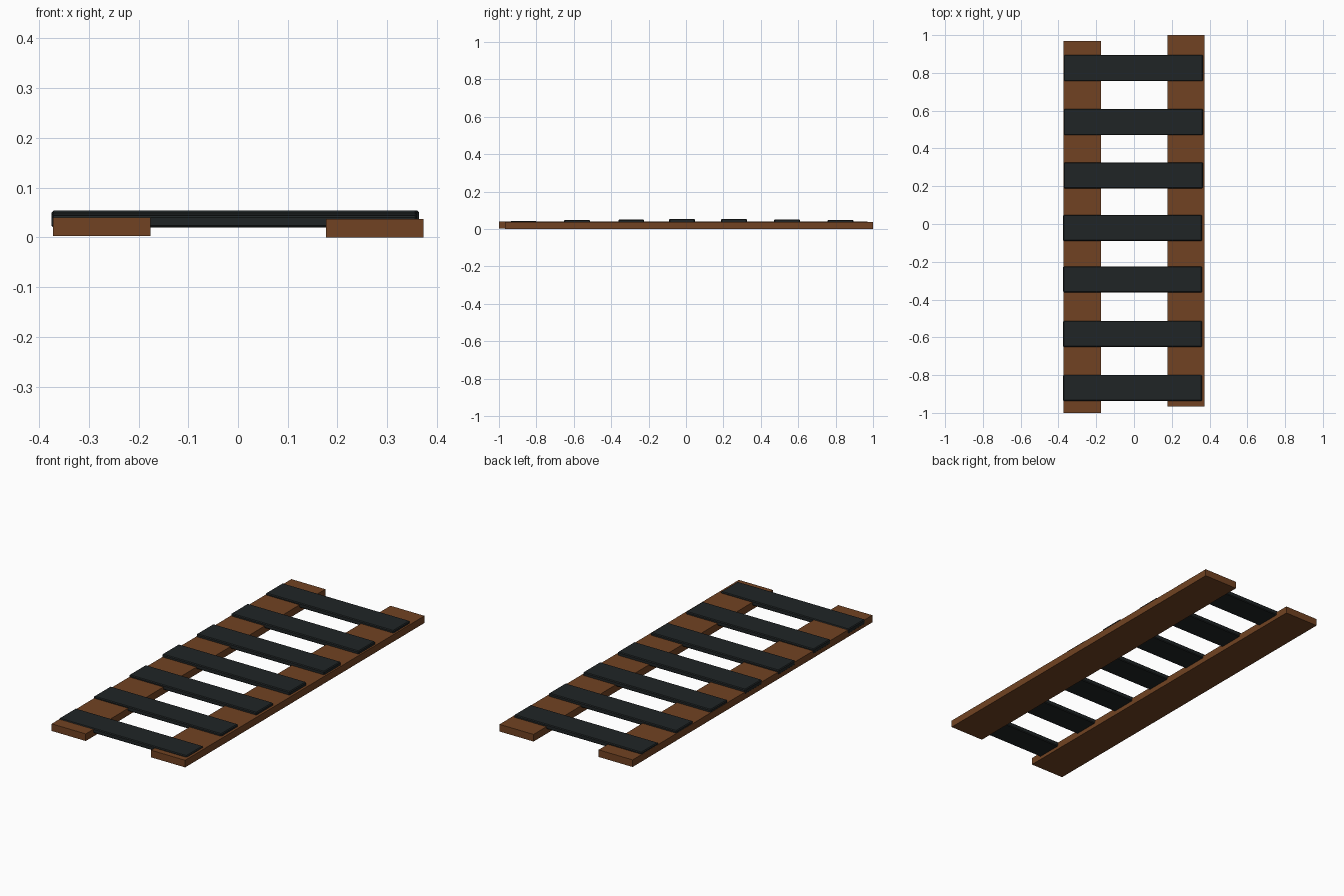
import bpy

if "Cube" in bpy.data.objects:
    bpy.data.objects.remove(bpy.data.objects["Cube"])


def material(name, color):
    m = bpy.data.materials.new(name)
    m.diffuse_color = color
    m.use_nodes = True
    m.node_tree.nodes["Principled BSDF"].inputs["Base Color"].default_value = m.diffuse_color
    return m


wood = material("brown_wood", (0.165, 0.055, 0.016, 1))
dark = material("dark_slat", (0.014, 0.018, 0.019, 1))


def box(name, lo, hi, mat, bevel=0):
    bpy.ops.mesh.primitive_cube_add(size=1, location=[(a + b) / 2 for a, b in zip(lo, hi)])
    o = bpy.context.object
    o.name = name
    o.scale = [b - a for a, b in zip(lo, hi)]
    bpy.ops.object.transform_apply(location=False, rotation=False, scale=True)
    o.data.materials.append(mat)
    if bevel:
        mod = o.modifiers.new("edge_chamfer", 'BEVEL')
        mod.width = bevel
        mod.segments = 1
    return o


# Two long side planks, slightly offset from each other
box("left_rail", (-0.372, -1.0, 0.003), (-0.176, 0.97, 0.040), wood)
box("right_rail", (0.177, -0.967, 0.0), (0.373, 1.0, 0.037), wood)

# Cross slats: (centre y, left x, top z), unevenly laid
slats = [(-0.868, -0.375, 0.044), (-0.582, -0.375, 0.049), (-0.293, -0.375, 0.050),
         (-0.021, -0.375, 0.054), (0.257, -0.371, 0.054), (0.540, -0.371, 0.052),
         (0.826, -0.371, 0.049)]
for i, (y, x, top) in enumerate(slats):
    box(f"slat_{i + 1}", (x, y - 0.069, top - 0.024), (x + 0.735, y + 0.069, top),
        dark, 0.004)
